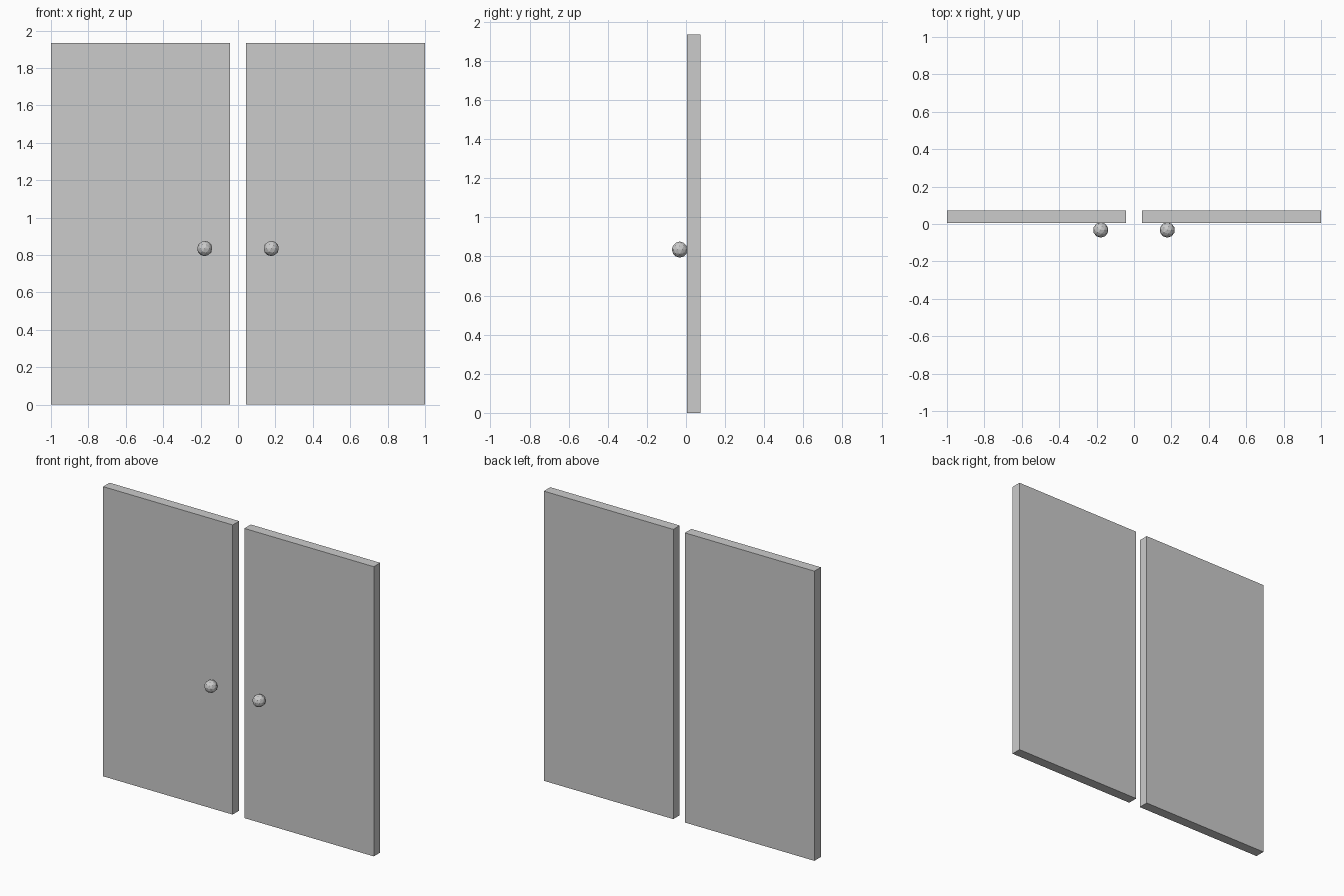
import bpy

# Remove the default cube
cube = bpy.data.objects.get("Cube")
if cube:
    bpy.data.objects.remove(cube, do_unlink=True)

# Single plain grey for panels and knobs
grey = bpy.data.materials.new("plain_grey")
grey.use_nodes = True
colour = (0.6, 0.6, 0.6, 1)
grey.diffuse_color = colour
grey.node_tree.nodes["Principled BSDF"].inputs["Base Color"].default_value = colour

INNER, OUTER = 0.043, 1.0
FRONT, BACK = 0.005, 0.073
HEIGHT = 1.935
KNOB_RADIUS = 0.041


def finish(name):
    obj = bpy.context.object
    obj.name = name
    obj.data.materials.append(grey)
    return obj


for side, sign in (("left", 1), ("right", -1)):
    # Door panel
    bpy.ops.mesh.primitive_cube_add(
        size=1,
        location=(sign * (INNER + OUTER) / 2, (FRONT + BACK) / 2, HEIGHT / 2))
    door = finish(side + "_door")
    door.scale = (OUTER - INNER, BACK - FRONT, HEIGHT)

    # Faceted round knob near the inner edge
    bpy.ops.mesh.primitive_ico_sphere_add(
        subdivisions=2, radius=KNOB_RADIUS,
        location=(sign * 0.178, KNOB_RADIUS - BACK, 0.835))
    finish(side + "_knob")
